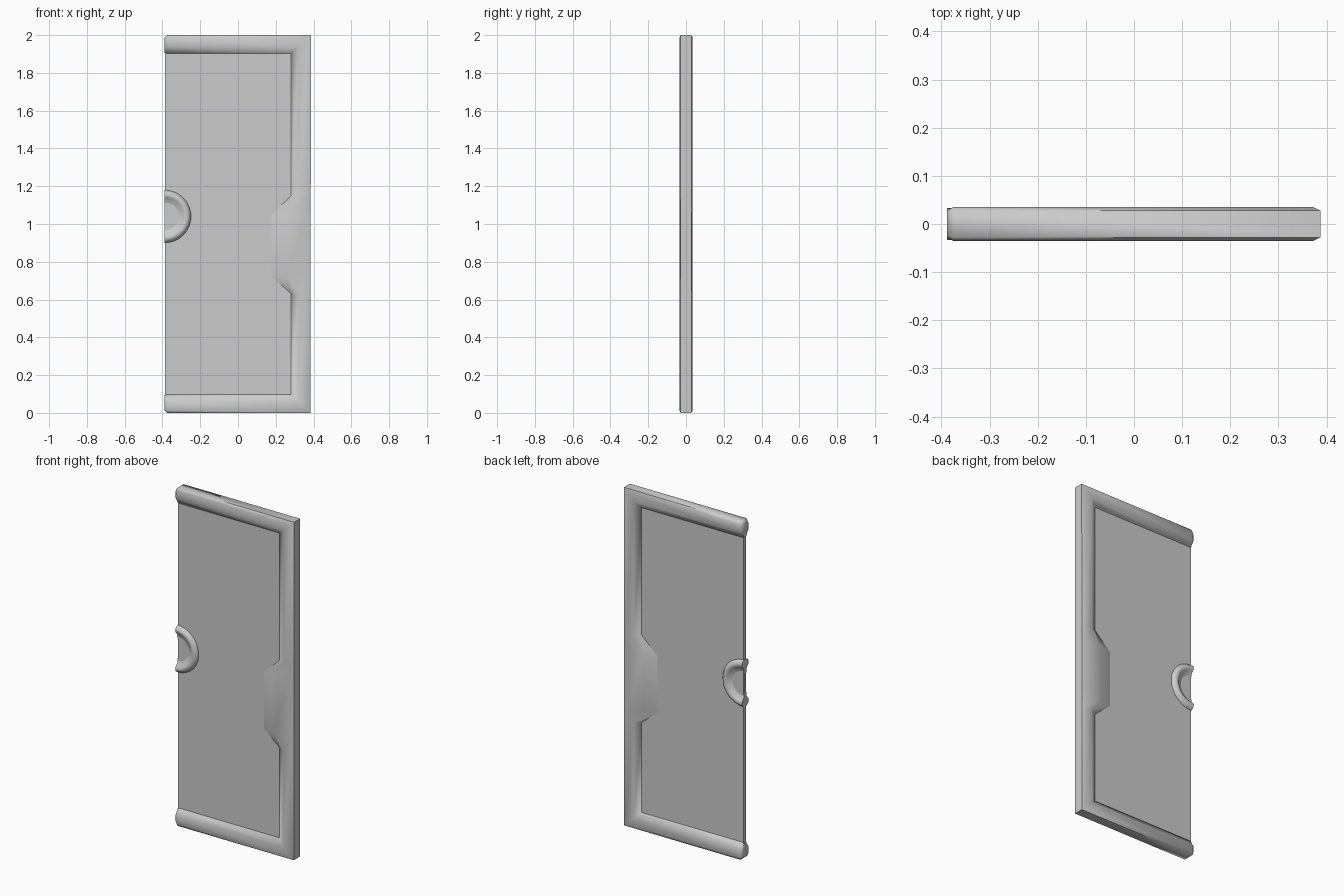
import bpy, bmesh, math

if "Cube" in bpy.data.objects:
    bpy.data.objects.remove(bpy.data.objects["Cube"])


def finish(name, bm, angle):
    bmesh.ops.remove_doubles(bm, verts=bm.verts, dist=1e-5)
    bmesh.ops.recalc_face_normals(bm, faces=bm.faces)
    mesh = bpy.data.meshes.new(name)
    bm.to_mesh(mesh)
    bm.free()
    ob = bpy.data.objects.new(name, mesh)
    bpy.context.collection.objects.link(ob)
    bpy.ops.object.select_all(action='DESELECT')
    ob.select_set(True)
    bpy.context.view_layer.objects.active = ob
    bpy.ops.object.shade_smooth_by_angle(angle=math.radians(angle))
    return ob


def loft(name, rings, angle):
    """Skin a list of closed rings and cap both ends."""
    bm = bmesh.new()
    loops = [[bm.verts.new(p) for p in ring] for ring in rings]
    n = len(loops[0])
    for a, b in zip(loops, loops[1:]):
        for i in range(n):
            j = (i + 1) % n
            bm.faces.new((a[i], a[j], b[j], b[i]))
    bm.faces.new(loops[0])
    bm.faces.new(loops[-1])
    return finish(name, bm, angle)


# door panel, open on the left edge and tucked into the frame elsewhere
bm = bmesh.new()
bmesh.ops.create_cube(bm, size=1)
for v in bm.verts:
    v.co.x = -0.386 if v.co.x < 0 else 0.31
    v.co.y *= 0.024
    v.co.z = 0.05 if v.co.z < 0 else 1.95
finish("door_panel", bm, 40)

# frame: padded section swept along top, right side and bottom
# each station: outer x, outer z, inner x, inner z, depth scale
stations = [
    (-0.388, 1.988, -0.388, 1.905, 0.8),
    (-0.376, 2.0, -0.376, 1.9, 1),
    (0.387, 2.0, 0.28, 1.9, 1),
    (0.385, 1.15, 0.28, 1.15, 1),
    (0.385, 1.05, 0.175, 1.05, 1),
    (0.385, 0.72, 0.175, 0.72, 1),
    (0.385, 0.63, 0.28, 0.63, 1),
    (0.385, 0.0, 0.28, 0.1, 1),
    (-0.376, 0.0, -0.376, 0.1, 1),
    (-0.388, 0.012, -0.388, 0.095, 0.8),
]
half = [(0, 0.028), (0.14, 0.035), (0.62, 0.035), (1, 0.011)]
section = [(t, -y) for t, y in half] + [(t, y) for t, y in reversed(half)]
rings = [[(ox + (ix - ox) * t, y * s, oz + (iz - oz) * t) for t, y in section]
         for ox, oz, ix, iz, s in stations]
loft("door_frame", rings, 60)

# half-round dished handle, raised on both sides
half = [(0, 0.007), (0.05, 0.008), (0.085, 0.014), (0.1, 0.027), (0.113, 0.033),
        (0.127, 0.029), (0.14, 0.011)]
section = [(r, -y) for r, y in half] + [(r, y) for r, y in reversed(half)]
rings = []
for k in range(25):
    a = -math.pi / 2 + math.pi * k / 24
    rings.append([(-0.388 + r * math.cos(a), y, 1.04 + r * math.sin(a))
                  for r, y in section])
bm = bmesh.new()
loops = [[bm.verts.new(p) for p in ring] for ring in rings]
for a, b in zip(loops, loops[1:]):
    for i in range(len(section) - 1):
        bm.faces.new((a[i], a[i + 1], b[i + 1], b[i]))
# flat cut face along the door edge
bm.faces.new(loops[0] + loops[-1][::-1])
finish("door_handle", bm, 60)
